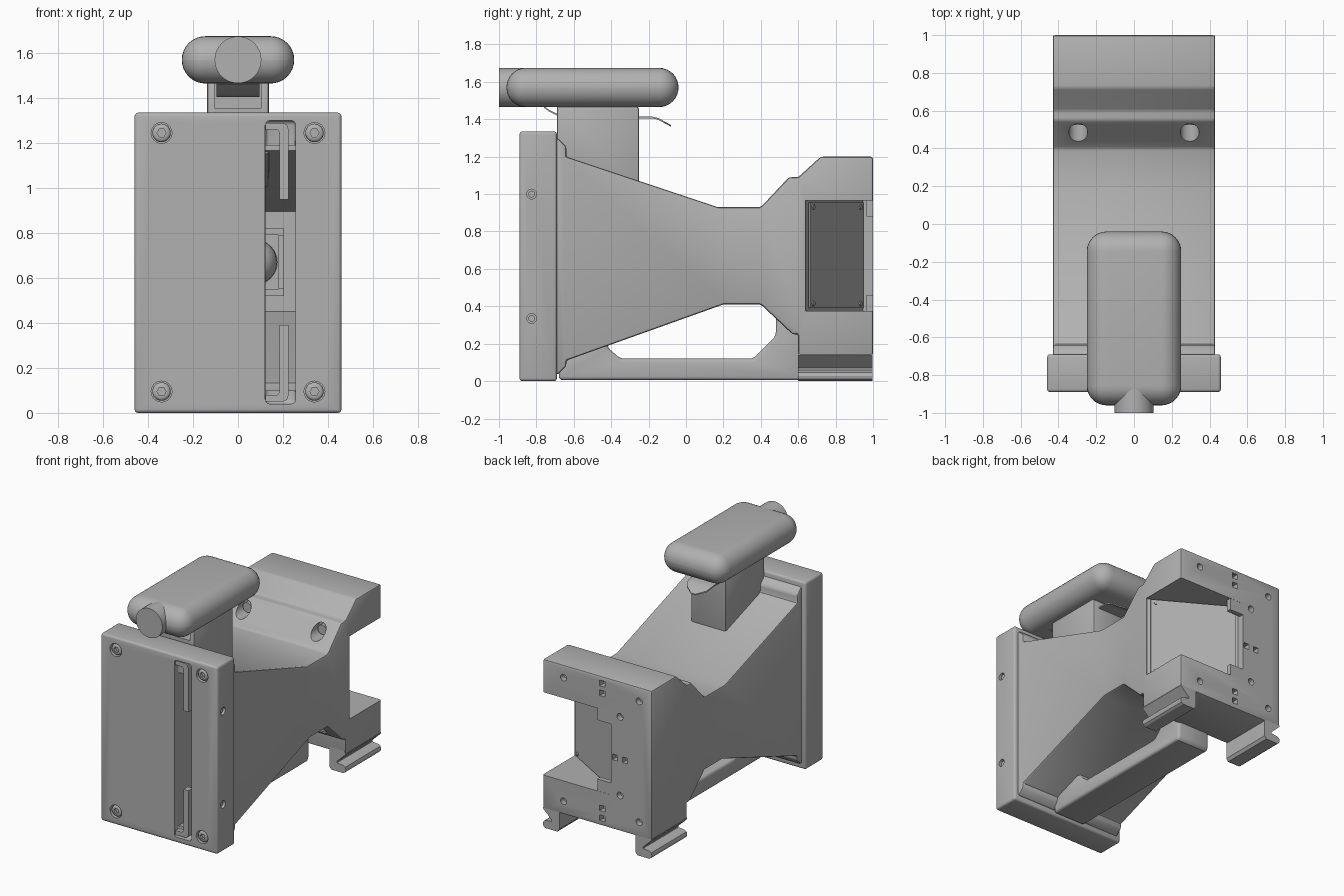
import bpy, bmesh, math
from mathutils import Vector, Matrix

if "Cube" in bpy.data.objects:
    bpy.data.objects.remove(bpy.data.objects["Cube"])

grey = bpy.data.materials.new("mid_grey")
grey.diffuse_color = (0.44, 0.44, 0.44, 1)
grey.use_nodes = True
grey.node_tree.nodes["Principled BSDF"].inputs["Base Color"].default_value = grey.diffuse_color


def finish(name, bm):
    bmesh.ops.recalc_face_normals(bm, faces=bm.faces)
    me = bpy.data.meshes.new(name)
    bm.to_mesh(me)
    bm.free()
    me.materials.append(grey)
    ob = bpy.data.objects.new(name, me)
    bpy.context.collection.objects.link(ob)
    return ob


def prism(name, axis, pts, lo, hi):
    """Extrude a 2D outline along an axis: x uses (y,z), y uses (x,z), z uses (x,y)."""
    put = {'x': lambda a, b, t: (t, a, b),
           'y': lambda a, b, t: (a, t, b),
           'z': lambda a, b, t: (a, b, t)}[axis]
    bm = bmesh.new()
    low = [bm.verts.new(put(a, b, lo)) for a, b in pts]
    high = [bm.verts.new(put(a, b, hi)) for a, b in pts]
    bm.faces.new(low)
    bm.faces.new(high[::-1])
    n = len(pts)
    for i in range(n):
        j = (i + 1) % n
        bm.faces.new((low[i], low[j], high[j], high[i]))
    return finish(name, bm)


def box(name, x0, x1, y0, y1, z0, z1):
    return prism(name, 'z', [(x0, y0), (x1, y0), (x1, y1), (x0, y1)], z0, z1)


def rod(name, axis, a, b, r, lo, hi, n=24):
    pts = [(a + r * math.cos(2 * math.pi * i / n), b + r * math.sin(2 * math.pi * i / n))
           for i in range(n)]
    return prism(name, axis, pts, lo, hi)


def apply(ob, mod):
    bpy.context.view_layer.objects.active = ob
    bpy.ops.object.modifier_apply(modifier=mod.name)


def bevel(ob, width, segments=3):
    m = ob.modifiers.new("bevel", 'BEVEL')
    m.width, m.segments = width, segments
    m.limit_method, m.angle_limit = 'ANGLE', math.radians(40)
    apply(ob, m)
    return ob


def cut(ob, cutters):
    for c in cutters:
        m = ob.modifiers.new("cut", 'BOOLEAN')
        m.operation, m.solver, m.object = 'DIFFERENCE', 'EXACT', c
        apply(ob, m)
        bpy.data.objects.remove(c)
    return ob


# Main housing: flared horn, waist and rear block, one side profile
body = prism("housing", 'x', [
    (-0.70, 1.30), (-0.68, 1.295), (-0.64, 1.255), (-0.64, 1.20), (0.17, 0.93),
    (0.40, 0.93), (0.55, 1.09), (0.60, 1.09), (0.72, 1.20), (1.0, 1.20), (1.0, 0.135),
    (0.60, 0.135), (0.60, 0.25), (0.57, 0.25), (0.40, 0.41), (0.20, 0.41),
    (-0.64, 0.11), (-0.64, 0.08), (-0.68, 0.04), (-0.70, 0.035)], -0.43, 0.43)
bevel(body, 0.014, 2)
cuts = [
    # hollow inside of the horn
    prism("cavity", 'x', [(-0.75, 1.19), (-0.66, 1.15), (0.17, 0.895), (0.17, 0.45),
                          (-0.66, 0.15), (-0.75, 0.11)], -0.39, 0.39),
    # slanted screen bay open to the right and the rear
    prism("bay", 'z', [(0.5, 0.64), (0.415, 0.64), (-0.11, 0.945), (-0.11, 1.05), (0.5, 1.05)],
          0.375, 0.965)]
# bolt pockets in the slopes
for sx in (-0.295, 0.295):
    cuts.append(rod("pocket", 'y', sx, 1.02, 0.05, 0.38, 0.56))
    cuts.append(rod("pocket", 'y', sx, 0.33, 0.05, 0.38, 0.555))
# round and square holes in the rear face
for x, z in [(-0.33, 1.10), (-0.18, 0.95), (0.265, 1.11),
             (-0.33, 0.24), (-0.18, 0.39), (0.265, 0.23)]:
    cuts.append(rod("hole", 'y', x, z, 0.024, 0.96, 1.1, 16))
for x, z in [(-0.04, 1.15), (-0.04, 1.08), (-0.14, 0.65), (-0.22, 0.65),
             (-0.04, 0.19), (-0.04, 0.26)]:
    cuts.append(box("hole", x - 0.02, x + 0.02, 0.96, 1.1, z - 0.02, z + 0.02))
cut(body, cuts)

# Bolt heads in the pockets
for sx in (-0.295, 0.295):
    for z in (1.02, 0.33):
        rod("pocket_bolt", 'y', sx, z, 0.034, 0.525, 0.565)

# Tabs at the edge of the screen bay
for z in (0.37, 0.88):
    box("bay_tab", -0.115, 0.0, 0.965, 0.999, z, z + 0.09)

# Slanted screen with corner screws
a, b = Vector((0.405, 0.655)), Vector((-0.09, 0.943))
along = (b - a).normalized()
out = Vector((-along.y, along.x))
if out.y < 0:
    out = -out
prism("screen", 'z', [tuple(p) for p in (a, b, b + out * 0.008, a + out * 0.008)], 0.39, 0.955)
for t in (0.06, 0.94):
    for z in (0.415, 0.93):
        c = a.lerp(b, t) + out * 0.01
        pin = rod("screen_screw", 'z', 0, 0, 0.013, -0.006, 0.006, 12)
        turn = Vector((out.x, out.y, 0)).to_track_quat('Z', 'Y').to_matrix().to_4x4()
        pin.data.transform(Matrix.Translation((c.x, c.y, z)) @ turn)

# Front plate with slot, counterbores and side holes
plate = bevel(box("front_plate", -0.46, 0.46, -0.89, -0.69, 0.0, 1.335), 0.016, 3)
cuts = [box("slot", 0.122, 0.255, -1.0, -0.6, 0.10, 1.19),
        bevel(box("slot_recess", 0.121, 0.256, -1.0, -0.84, 0.04, 1.30), 0.02, 3)]
corners = [(x, z) for x in (-0.34, 0.34) for z in (0.095, 1.245)]
for x, z in corners:
    cuts.append(rod("bore", 'y', x, z, 0.046, -1.0, -0.84, 32))
for z in (0.335, 1.0):
    cuts.append(rod("side_bore", 'x', -0.825, z, 0.026, 0.43, 0.6, 20))
cut(plate, cuts)
for x, z in corners:
    head = bevel(rod("plate_bolt", 'y', x, z, 0.041, -0.885, -0.83, 32), 0.016, 3)
    cut(head, [rod("hex", 'y', x, z, 0.02, -0.95, -0.865, 6)])
for z in (0.335, 1.0):
    rod("side_bolt", 'x', -0.825, z, 0.018, 0.42, 0.447, 16)

# Hooked straps at both ends of the slot
for s in (-1, 1):
    mid = 0.67
    pts = [(0.122, 0.62), (0.20, 0.62), (0.218, 0.612), (0.225, 0.59), (0.225, 0.28),
           (0.185, 0.28), (0.185, 0.575), (0.175, 0.59), (0.122, 0.59)]
    prism("slot_strap", 'y', [(x, mid + s * z) for x, z in pts], -0.88, -0.83)

# Lens and bracket at the back of the cavity
bm = bmesh.new()
bmesh.ops.create_uvsphere(bm, u_segments=24, v_segments=12, radius=0.1,
                          matrix=Matrix.Translation((0.075, 0.16, 0.67)))
finish("inner_lens", bm)
box("inner_bracket", 0.18, 0.205, 0.06, 0.18, 0.55, 0.79)
for z in (0.52, 0.79):
    box("inner_bracket_arm", 0.0, 0.205, 0.10, 0.18, z, z + 0.03)

# Carrying bar under the horn
bar = prism("lower_bar", 'x', [
    (-0.68, 0.005), (0.60, 0.005), (0.62, 0.02), (0.62, 0.26), (0.55, 0.30), (0.48, 0.36),
    (0.48, 0.24), (0.36, 0.12), (-0.35, 0.12), (-0.42, 0.18), (-0.42, 0.22), (-0.60, 0.15),
    (-0.68, 0.12)], -0.13, 0.13)
bevel(bar, 0.02, 3)

# Rail feet under the rear block
for s in (-1, 1):
    pts = [(0.30, 0.16), (0.30, 0.02), (0.315, 0.0), (0.41, 0.0), (0.425, 0.01), (0.43, 0.028),
           (0.425, 0.045), (0.41, 0.055), (0.36, 0.06), (0.36, 0.07), (0.43, 0.137), (0.42, 0.16)]
    prism("rail_foot", 'y', [(s * x, z) for x, z in pts], 0.60, 0.998)

# Stem carrying the grip, with a channel for the lever
stem = prism("grip_stem", 'x', [(-0.69, 1.15), (-0.25, 1.0), (-0.25, 1.455), (-0.265, 1.475),
                                (-0.69, 1.475)], -0.138, 0.138)
bevel(stem, 0.012, 2)
cut(stem, [box("channel", -0.105, 0.105, -0.8, -0.30, 1.355, 1.55)])

# Rounded grip and its front button
bevel(box("grip", -0.25, 0.25, -0.96, -0.04, 1.465, 1.675), 0.1045, 8)
rod("grip_button", 'y', 0, 1.57, 0.104, -1.0, -0.85, 40)

# Thin bent lever with a rounded tip
path = [(-0.76, 1.462), (-0.73, 1.44), (-0.69, 1.42), (-0.60, 1.405), (-0.18, 1.405),
        (-0.15, 1.398), (-0.12, 1.382), (-0.08, 1.36)]
bm = bmesh.new()
rows = []
for y, z in path:
    w = 0.095 * math.sqrt(max(0.03, 1 - (max(0, y + 0.175) / 0.096) ** 2))
    rows.append([bm.verts.new((x, y, z + h)) for x, h in
                 ((-w, 0), (w, 0), (w, 0.009), (-w, 0.009))])
for p, q in zip(rows, rows[1:]):
    for i in range(4):
        j = (i + 1) % 4
        bm.faces.new((p[i], p[j], q[j], q[i]))
bm.faces.new(rows[0])
bm.faces.new(rows[-1][::-1])
finish("lever", bm)

# Smooth rounded areas, keep hard edges crisp
bpy.ops.object.select_all(action='SELECT')
bpy.ops.object.shade_smooth_by_angle(angle=math.radians(30))
